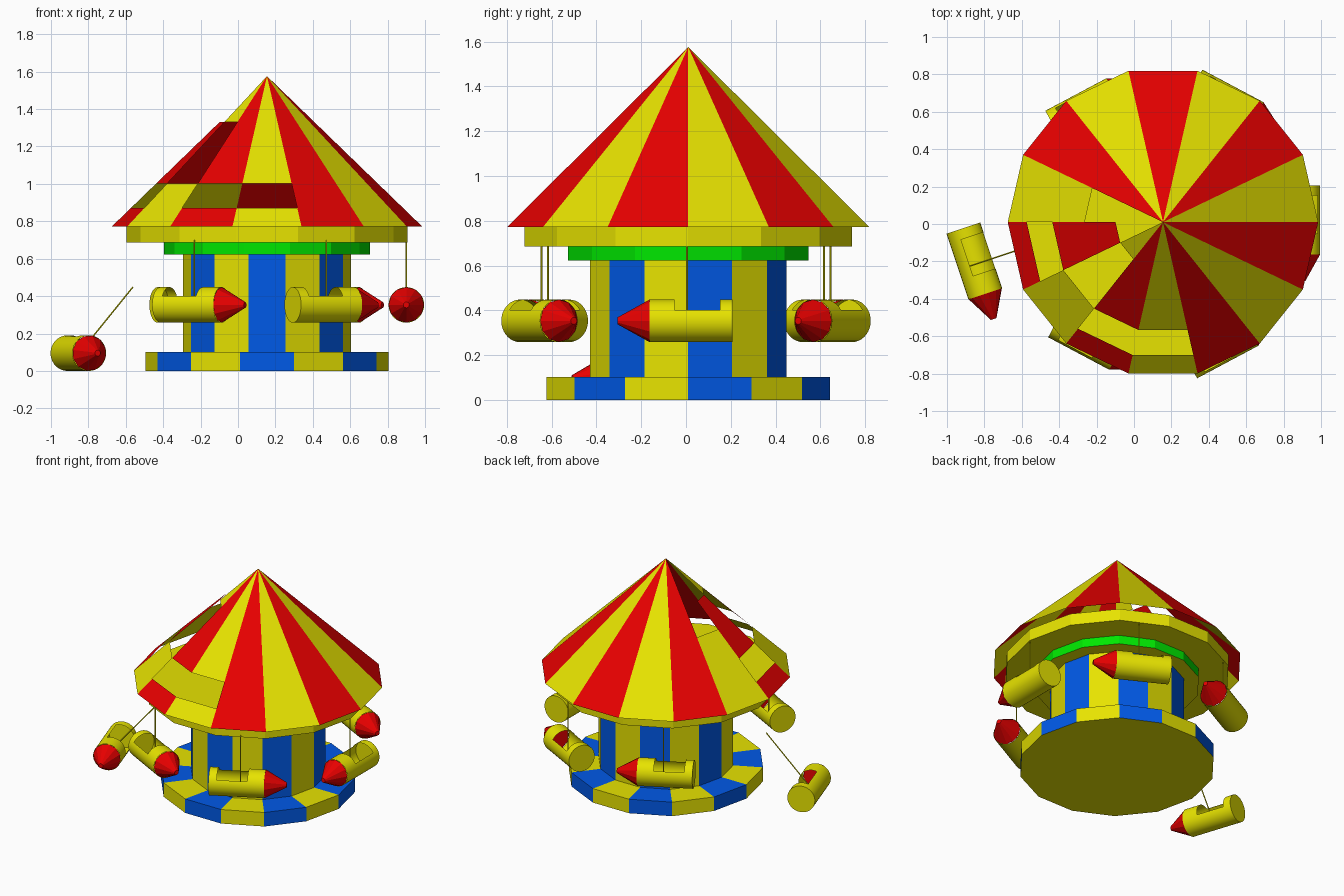
import bpy, bmesh, math
from mathutils import Vector, Matrix

cube = bpy.data.objects.get("Cube")
if cube:
    bpy.data.objects.remove(cube)

CX, CY, SIDES = 0.155, 0.01, 14


def material(name, rgb):
    m = bpy.data.materials.new(name)
    m.use_nodes = True
    col = (*rgb, 1.0)
    m.diffuse_color = col
    m.node_tree.nodes["Principled BSDF"].inputs["Base Color"].default_value = col
    return m


YELLOW = material("yellow", (0.8, 0.77, 0.0))
RED = material("red", (0.8, 0.0, 0.0))
BLUE = material("blue", (0.0, 0.1, 0.8))
GREEN = material("green", (0.0, 0.8, 0.0))


def finish(name, bm, mats, recalc=True):
    if recalc:
        bmesh.ops.recalc_face_normals(bm, faces=bm.faces)
    me = bpy.data.meshes.new(name)
    bm.to_mesh(me)
    bm.free()
    for m in mats:
        me.materials.append(m)
    ob = bpy.data.objects.new(name, me)
    bpy.context.collection.objects.link(ob)
    return ob


def ring(bm, r, z, n=SIDES):
    return [bm.verts.new((r * math.cos(math.tau * i / n), r * math.sin(math.tau * i / n), z))
            for i in range(n)]


def drum(name, r, z0, z1, mats):
    """Polygonal drum with alternating wedge colours and a yellow underside."""
    bm = bmesh.new()
    lo, hi = ring(bm, r, z0), ring(bm, r, z1)
    centre = bm.verts.new((0, 0, z1))
    for i in range(SIDES):
        j = (i + 1) % SIDES
        for vs in ((lo[i], lo[j], hi[j], hi[i]), (hi[i], hi[j], centre)):
            bm.faces.new(vs).material_index = i % len(mats)
    bm.faces.new(lo[::-1]).material_index = len(mats)
    finish(name, bm, mats + [YELLOW]).location = (CX, CY, 0)


drum("base_platform", 0.65, 0.0, 0.102, [BLUE, YELLOW])
drum("centre_column", 0.45, 0.102, 0.622, [BLUE, YELLOW])
drum("green_collar", 0.55, 0.622, 0.686, [GREEN])
drum("canopy_disc", 0.75, 0.686, 0.772, [YELLOW])

# Striped roof, an open cone with missing panels: {segment: missing bands}
missing = {6: (3, 4), 7: (1, 4), 8: (2, 3), 9: (1,), 10: (1,)}
levels = (0.772, 0.87, 1.003, 1.17, 1.33)
apex_z = 1.576
bm = bmesh.new()
rings = [ring(bm, 0.83 * (apex_z - z) / (apex_z - levels[0]), z) for z in levels]
apex = bm.verts.new((0, 0, apex_z))
for i in range(SIDES):
    j = (i + 1) % SIDES
    for band, lo in enumerate(rings):
        if band in missing.get(i, ()):
            continue
        if band + 1 < len(rings):
            hi = rings[band + 1]
            f = bm.faces.new((lo[i], lo[j], hi[j], hi[i]))
        else:
            f = bm.faces.new((lo[i], lo[j], apex))
        f.material_index = i % 2
finish("striped_roof", bm, [YELLOW, RED], recalc=False).location = (CX, CY, 0)

# Rocket seats: local x is the nose direction, local z is up
R = 0.095
NOSE_BASE, NOSE_LENGTH = 0.167, 0.142


def rocket(name, pos, heading, up):
    x = Vector(heading).normalized()
    z = Vector(up).normalized()
    y = z.cross(x)
    frame = Matrix((x, y, z)).transposed().to_4x4()
    frame.translation = pos

    # Hollow smooth body with an open cockpit and a flat tail
    n = 36
    stations = (-0.203, -0.148, 0.055, NOSE_BASE)
    bm = bmesh.new()
    loops = [[bm.verts.new((s, R * math.sin(math.tau * k / n), R * math.cos(math.tau * k / n)))
              for k in range(n)] for s in stations]
    for b in range(3):
        for k in range(n):
            if b == 1 and (k < n // 6 or k >= n - n // 6):
                continue
            q = (k + 1) % n
            f = bm.faces.new((loops[b][k], loops[b][q], loops[b + 1][q], loops[b + 1][k]))
            f.smooth = True
    bm.faces.new(loops[0])
    finish(name + "_body", bm, [YELLOW]).matrix_world = frame

    # Blunt faceted nose
    bm = bmesh.new()
    bmesh.ops.create_cone(bm, cap_ends=True, segments=12, radius1=R, radius2=0.016,
                          depth=NOSE_LENGTH)
    bm.transform(Matrix.Translation((NOSE_BASE + NOSE_LENGTH / 2, 0, 0))
                 @ Matrix.Rotation(math.pi / 2, 4, 'Y'))
    finish(name + "_nose", bm, [RED]).matrix_world = frame


def rod(name, a, b):
    a, b = Vector(a), Vector(b)
    d = b - a
    bm = bmesh.new()
    bmesh.ops.create_cone(bm, cap_ends=True, segments=8, radius1=0.004, radius2=0.004,
                          depth=d.length)
    ob = finish(name, bm, [YELLOW])
    ob.matrix_world = (Matrix.Translation((a + b) / 2)
                       @ d.to_track_quat('Z', 'Y').to_matrix().to_4x4())


# Hanging rockets: front and back pairs face opposite ways round
HANG = 0.353
TURN = math.radians(28)
C, S = math.cos(TURN), math.sin(TURN)
seats = [("side", 0.9, 0.004, (0, -1, 0))]
for label, sy, x_left, x_right in (("front", -1, 0.472, -0.235), ("back", 1, 0.5, -0.25)):
    seats.append((label + "_left", x_left, sy * 0.646, (C, -sy * S, 0)))
    seats.append((label + "_right", x_right, sy * 0.617, (C, sy * S, 0)))
for label, px, py, heading in seats:
    rocket(label + "_rocket", (px, py, HANG), heading, (0, 0, 1))
    rod(label + "_hanger", (px, py, HANG - R + 0.005), (px, py, 0.70))

# Fallen rocket lying on the ground with its broken hanger
fallen = Vector((-0.848, -0.215, R))
up = Vector((0.255, 0.085, 0.315))
rocket("fallen_rocket", fallen, (0.1, -0.3, 0), up)
rod("fallen_hanger", fallen - up.normalized() * 0.08, fallen + up * 1.12)
